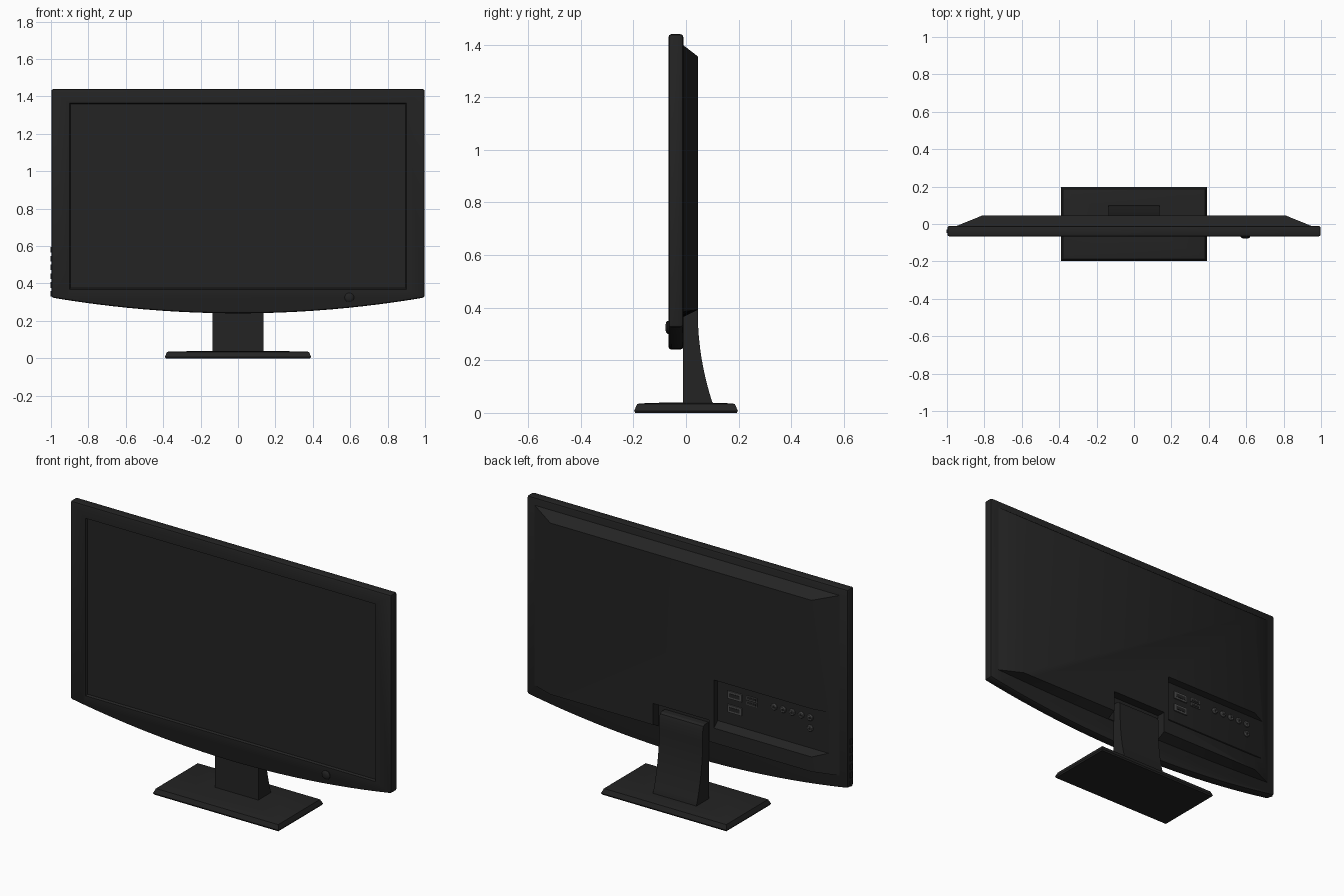
import bpy, bmesh, math

if "Cube" in bpy.data.objects:
    bpy.data.objects.remove(bpy.data.objects["Cube"])


def material(name, v):
    m = bpy.data.materials.new(name)
    m.diffuse_color = (v, v, v, 1)
    m.use_nodes = True
    m.node_tree.nodes["Principled BSDF"].inputs["Base Color"].default_value = m.diffuse_color
    return m


BLACK = material("black_plastic", 0.017)
GREY = material("port_grey", 0.075)


def loft(name, rings, mat=BLACK, bevel=0.0, segs=2):
    """Closed solid through a list of equal-length point rings."""
    bm = bmesh.new()
    vs = [[bm.verts.new(p) for p in ring] for ring in rings]
    n = len(vs[0])
    bm.faces.new(vs[0])
    bm.faces.new(vs[-1][::-1])
    for a, b in zip(vs, vs[1:]):
        for i in range(n):
            j = (i + 1) % n
            bm.faces.new((a[i], b[i], b[j], a[j]))
    bmesh.ops.recalc_face_normals(bm, faces=bm.faces)
    if bevel:
        edges = [e for e in bm.edges if e.calc_face_angle(0) > 0.5]
        bmesh.ops.bevel(bm, geom=edges, offset=bevel, segments=segs,
                        profile=0.5, affect='EDGES', clamp_overlap=True)
    me = bpy.data.meshes.new(name)
    bm.to_mesh(me)
    bm.free()
    me.materials.append(mat)
    ob = bpy.data.objects.new(name, me)
    bpy.context.collection.objects.link(ob)
    return ob


def rect(x0, x1, z0, z1, y):
    return [(x0, y, z0), (x1, y, z0), (x1, y, z1), (x0, y, z1)]


def box(name, x0, x1, y0, y1, z0, z1, mat=BLACK, bevel=0.0):
    return loft(name, [rect(x0, x1, z0, z1, y) for y in (y0, y1)], mat, bevel)


def disc(name, x, z, rings, mat=BLACK, n=20):
    """Round part along y; rings are (radius, y) pairs."""
    return loft(name, [[(x + r * math.cos(2 * math.pi * i / n), y,
                         z + r * math.sin(2 * math.pi * i / n))
                        for i in range(n)] for r, y in rings], mat)


def extrude_x(name, profile, x0, x1, bevel=0.0):
    return loft(name, [[(x, y, z) for y, z in profile] for x in (x0, x1)], BLACK, bevel)


def cut(ob, cutter):
    cutter.hide_render = True
    mod = ob.modifiers.new("cut", 'BOOLEAN')
    mod.operation = 'DIFFERENCE'
    mod.solver = 'EXACT'
    mod.object = cutter
    bpy.context.view_layer.objects.active = ob
    bpy.ops.object.modifier_apply(modifier=mod.name)
    bpy.data.objects.remove(cutter)


def outline(hw, ztop, zedge, curve, y, n=24):
    """Panel outline with a bowed bottom edge."""
    pts = [(hw, y, ztop), (-hw, y, ztop)]
    for i in range(n + 1):
        x = -hw + 2 * hw * i / n
        pts.append((x, y, zedge + curve * (x * x - hw * hw)))
    return pts


# front frame with a sloped recess for the screen
frame = loft("front_frame", [outline(0.998, 1.44, 0.325, 0.085, y)
                             for y in (-0.067, -0.01)], bevel=0.012)
cut(frame, loft("screen_cutter", [rect(-0.907, 0.907, 0.363, 1.372, -0.08),
                                  rect(-0.895, 0.895, 0.375, 1.36, -0.054)]))
box("screen", -0.895, 0.895, -0.056, -0.052, 0.375, 1.36)

# rear housing with stand notch and connector recess
back = loft("rear_housing", [outline(0.955, 1.40, 0.385, 0.025, -0.013),
                             outline(0.812, 1.355, 0.392, 0.0, 0.045)])
cut(back, box("notch_cutter", -0.175, 0.175, -0.006, 0.2, 0.2, 0.512))
FLOOR = 0.012
cut(back, extrude_x("port_cutter", [(FLOOR, 0.505), (0.045, 0.475), (0.1, 0.425),
                                    (0.1, 0.76), (0.045, 0.745), (FLOOR, 0.735)],
                    -1.2, -0.205))

# stand: curved neck and tapered base
profile = [(-0.012, 0.47), (-0.012, 0.03), (0.1, 0.03)]
for i in range(13):
    z = 0.04 + 0.34 * i / 12
    profile.append((0.045 + 0.055 * ((0.38 - z) / 0.34) ** 2, z))
profile += [(0.044, 0.445), (0.038, 0.462), (0.026, 0.47)]
extrude_x("stand_neck", profile, -0.135, 0.135)


def base_ring(hx, hy, z):
    return [(-hx, -hy, z), (hx, -hy, z), (hx, hy, z), (-hx, hy, z)]


loft("stand_base", [base_ring(0.386, 0.193, 0), base_ring(0.391, 0.197, 0.008),
                    base_ring(0.38, 0.186, 0.033), base_ring(0.37, 0.176, 0.036),
                    base_ring(0.2, 0.09, 0.039)])

# power button and side keys
disc("power_button", 0.595, 0.325, [(0.025, -0.06), (0.025, -0.07),
                                    (0.02, -0.075), (0.01, -0.078)])
for i in range(6):
    z = 0.345 + 0.047 * i
    box("side_key", -1.002, -0.99, -0.048, -0.03, z - 0.015, z + 0.015)

# connectors in the recess
for z in (0.671, 0.594):
    box("wide_port", -0.358, -0.27, FLOOR - 0.003, FLOOR + 0.007, z - 0.021, z + 0.021, GREY)
    box("wide_port_slot", -0.346, -0.282, FLOOR, FLOOR + 0.009, z - 0.01, z + 0.01)
for z in (0.684, 0.656):
    box("small_port", -0.452, -0.388, FLOOR - 0.003, FLOOR + 0.005, z - 0.01, z + 0.01, GREY)
    box("small_port_slot", -0.446, -0.394, FLOOR, FLOOR + 0.007, z - 0.006, z + 0.006)
for x, z in [(-0.558 - 0.056 * i, 0.677) for i in range(5)] + [(-0.782, 0.617)]:
    disc("round_jack", x, z, [(0.018, FLOOR - 0.003), (0.018, FLOOR + 0.005),
                              (0.014, FLOOR + 0.01)], GREY)
    disc("round_jack_hole", x, z, [(0.007, FLOOR), (0.007, FLOOR + 0.012)], n=12)

# smooth curved surfaces, keep hard edges
bpy.ops.object.select_all(action='SELECT')
bpy.context.view_layer.objects.active = frame
bpy.ops.object.shade_smooth_by_angle(angle=math.radians(30))
